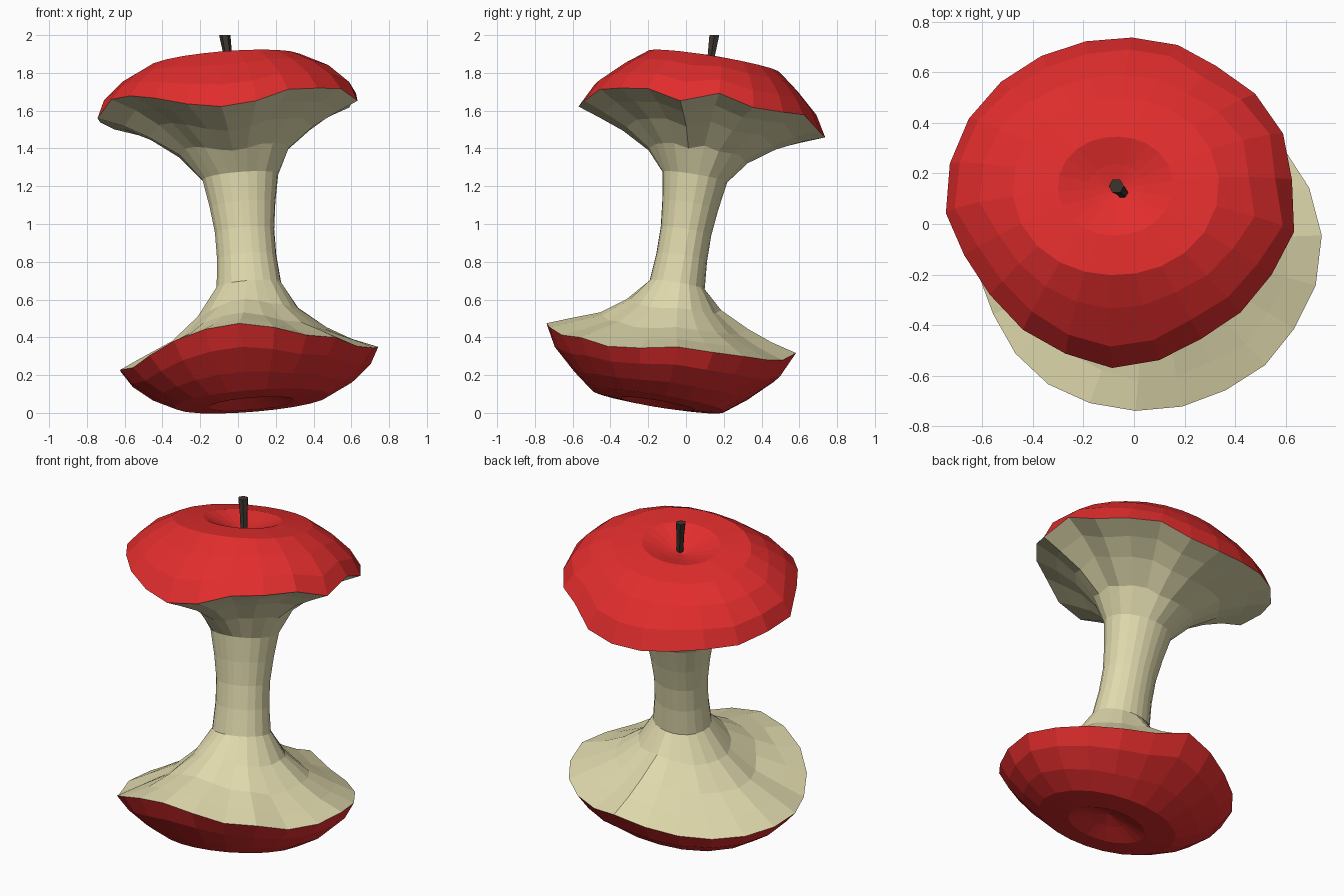
import bpy, bmesh, math, random
from mathutils import Vector

if "Cube" in bpy.data.objects:
    bpy.data.objects.remove(bpy.data.objects["Cube"])

random.seed(4)
N = 22
AXIS = Vector((-0.08, 0.165, 1.0)).normalized()
TILT = Vector((0, 0, 1)).rotation_difference(AXIS)
CENTRE = Vector((0, 0, 0.96))


def material(name, rgb):
    m = bpy.data.materials.new(name)
    m.diffuse_color = (*rgb, 1)
    m.use_nodes = True
    m.node_tree.nodes["Principled BSDF"].inputs["Base Color"].default_value = m.diffuse_color
    return m


RED = material("red skin", (0.76, 0.026, 0.026))
CREAM = material("cream flesh", (0.75, 0.70, 0.42))
BROWN = material("dark stem", (0.045, 0.036, 0.028))


def interp(points, x):
    """Piecewise linear lookup in (x, value) pairs sorted by x."""
    for (x0, v0), (x1, v1) in zip(points, points[1:]):
        if x <= x1:
            return v0 + (v1 - v0) * (x - x0) / (x1 - x0)
    return points[-1][1]


# Bitten edge of each skin cap: (angle in degrees, distance along the axis)
UPPER = [(5, .70), (23, .653), (57, .687), (72, .612), (94, .61), (130, .66),
         (153, .65), (170, .665), (186, .654), (204, .733), (226, .69), (261, .565),
         (280, .567), (293, .65), (310, .64), (327, .69), (346, .615)]
LOWER = [(10, .654), (28, .664), (47, .63), (63, .637), (88, .54), (123, .625),
         (147, .66), (178, .69), (206, .73), (226, .663), (255, .60), (277, .597),
         (291, .675), (312, .673), (329, .717), (351, .70)]
# Apple side profiles across x and across y: (distance along the axis, radius)
SIDE_X = [(.45, .71), (.55, .71), (.64, .70), (.69, .69), (.75, .655), (.84, .555), (.91, .41)]
SIDE_Y = [(.45, .69), (.55, .68), (.60, .65), (.66, .635), (.74, .565), (.84, .45), (.91, .355)]


def edge(table, ang):
    wrapped = [(table[-1][0] - 360, table[-1][1])] + table + [(table[0][0] + 360, table[0][1])]
    return interp(wrapped, ang)


def side(s, ang):
    w = math.sin(math.radians(ang)) ** 2
    return interp(SIDE_X, s) * (1 - w) + interp(SIDE_Y, s) * w


def squash(ang, k=.86):
    """Radius factor of an oval that is narrower across y."""
    return 1 - (1 - k) * math.sin(math.radians(ang)) ** 2


def angle(i):
    return (i + 0.3) * 360 / N


def polar(rho, ang, s, shift=0.0):
    a = math.radians(ang)
    return CENTRE + TILT @ Vector((rho * math.cos(a) + shift, rho * math.sin(a), s))


def loft(name, rings, mat, tip=None, cap=False):
    """Join rings of points with quads; optionally close with a tip or flat ends."""
    bm = bmesh.new()
    rows = [[bm.verts.new(p) for p in r] for r in rings]
    n = len(rows[0])
    for a, b in zip(rows, rows[1:]):
        for i in range(n):
            j = (i + 1) % n
            bm.faces.new((a[i], a[j], b[j], b[i]))
    if tip is not None:
        t = bm.verts.new(tip)
        for i in range(n):
            bm.faces.new((t, rows[0][(i + 1) % n], rows[0][i]))
    if cap:
        bm.faces.new(rows[0][::-1])
        bm.faces.new(rows[-1])
    bmesh.ops.recalc_face_normals(bm, faces=bm.faces[:])
    me = bpy.data.meshes.new(name)
    bm.to_mesh(me)
    bm.free()
    me.materials.append(mat)
    ob = bpy.data.objects.new(name, me)
    bpy.context.collection.objects.link(ob)
    return ob


# Skin caps: shallow dimple, rounded shoulder, bitten edge
def skin_cap(name, table, sign):
    rings = []
    for rho, s in [(.11, .885), (.23, .927)]:
        rings.append([polar(rho * squash(angle(i)), angle(i), sign * s) for i in range(N)])
    for f in (0, .27, .63, 1):
        ring = []
        for i in range(N):
            s = .912 + (edge(table, angle(i)) - .912) * f
            ring.append(polar(side(s, angle(i)), angle(i), sign * s))
        rings.append(ring)
    return loft(name, rings, RED, tip=polar(0, 0, sign * .855))


skin_cap("upper_skin", UPPER, 1)
skin_cap("lower_skin", LOWER, -1)


# Flesh: narrow core flaring out to both bitten edges
def flare(table, sign, inner_radius):
    rings = []
    for f, g in [(1, 1), (.75, .86), (.47, .67), (.19, .37)]:
        ring = []
        for i in range(N):
            s_edge = edge(table, angle(i))
            inner = inner_radius * squash(angle(i))
            rho = inner + (side(s_edge, angle(i)) - inner) * f
            s = .29 + (s_edge - .29) * g
            if f < 1:
                rho *= random.uniform(.97, 1.03)
            ring.append(polar(rho, angle(i), sign * s, .025 * (1 - f)))
        rings.append(ring)
    return rings


core = [[polar(r * squash(angle(i)), angle(i), s, .035) for i in range(N)]
        for r, s in [(.202, .29), (.175, .14), (.158, 0), (.158, -.14), (.172, -.29)]]
loft("flesh_core", flare(UPPER, 1, .2) + core + flare(LOWER, -1, .175)[::-1], CREAM)

# Stem: six-sided, widening to the top
stem = []
for x, y, z, r in [(-.042, .12, 1.79, .022), (-.055, .135, 1.9, .023), (-.07, .15, 2.0, .03)]:
    stem.append([Vector((x + r * math.cos(k * math.pi / 3), y + r * math.sin(k * math.pi / 3), z))
                 for k in range(6)])
loft("stem", stem, BROWN, cap=True)
